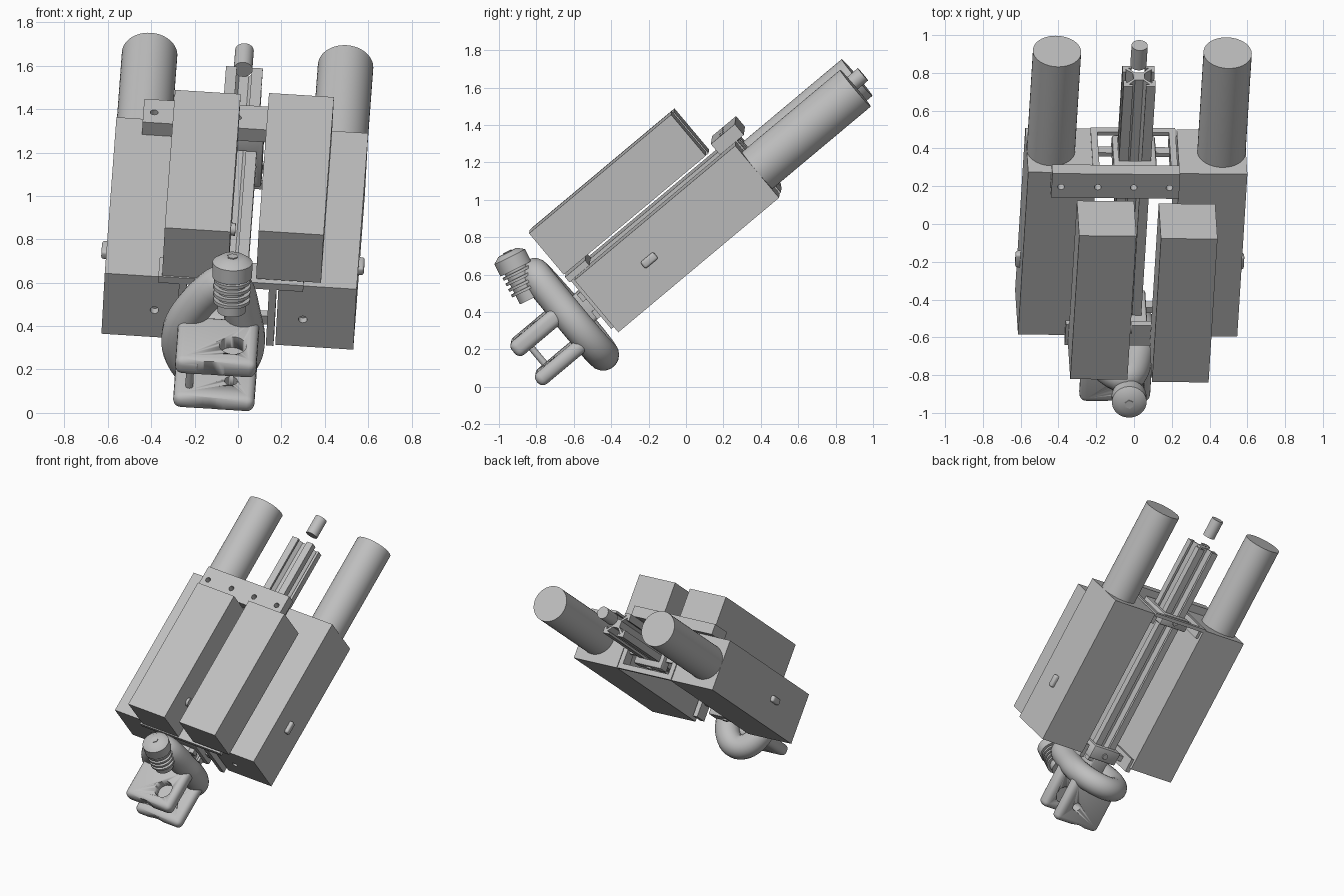
import bpy, bmesh, math
from mathutils import Matrix, Vector

cube = bpy.data.objects.get("Cube")
if cube:
    bpy.data.objects.remove(cube, do_unlink=True)

# One grey finish
grey = bpy.data.materials.new("light_grey")
grey.use_nodes = True
grey.diffuse_color = (0.52, 0.52, 0.52, 1)
grey.node_tree.nodes["Principled BSDF"].inputs["Base Color"].default_value = (0.52, 0.52, 0.52, 1)

# Tilted working frame: X across, Y along the rail, Z out of the top face
along = Vector((0.048, 0.766, 0.641)).normalized()
across = Vector((0.998, -0.008, -0.062))
across = (across - along * across.dot(along)).normalized()
FRAME = Matrix((across, along, across.cross(along))).transposed().to_4x4()
INV = FRAME.inverted()
MID, CORE = -0.078, 0.667      # rail centre line


def finish(name, mesh, smooth=False):
    ob = bpy.data.objects.new(name, mesh)
    bpy.context.collection.objects.link(ob)
    mesh.materials.clear()
    mesh.materials.append(grey)
    ob.matrix_world = FRAME
    if smooth:
        bpy.ops.object.select_all(action='DESELECT')
        ob.select_set(True)
        bpy.context.view_layer.objects.active = ob
        bpy.ops.object.shade_smooth_by_angle(angle=math.radians(40))
    return ob


def from_bm(name, bm, smooth=False):
    bmesh.ops.recalc_face_normals(bm, faces=bm.faces)
    mesh = bpy.data.meshes.new(name)
    bm.to_mesh(mesh)
    bm.free()
    return finish(name, mesh, smooth)


def box(name, x, y, z, bevel=0, segments=3, upright_only=False):
    """Box from (low, high) ranges; optionally rounds only the Z edges."""
    bm = bmesh.new()
    bmesh.ops.create_cube(bm, size=1)
    for v in bm.verts:
        for i, (a, b) in enumerate((x, y, z)):
            v.co[i] = b if v.co[i] > 0 else a
    if bevel:
        edges = [e for e in bm.edges if not upright_only
                 or abs(e.verts[0].co.z - e.verts[1].co.z) > 0.01]
        bmesh.ops.bevel(bm, geom=edges, offset=bevel, segments=segments,
                        profile=0.5, affect='EDGES')
    return from_bm(name, bm, bool(bevel))


def rod(name, a, b, radius, sides=32, radius_end=None):
    a, b = Vector(a), Vector(b)
    bm = bmesh.new()
    turn = (b - a).to_track_quat('Z', 'Y').to_matrix().to_4x4()
    bmesh.ops.create_cone(bm, cap_ends=True, segments=sides, radius1=radius,
                          radius2=radius if radius_end is None else radius_end,
                          depth=(b - a).length,
                          matrix=Matrix.Translation((a + b) / 2) @ turn)
    return from_bm(name, bm, True)


def cut(target, cutters):
    """Carve the cutters out of the target, then discard them."""
    for c in cutters:
        c.hide_render = True
        m = target.modifiers.new("cut", 'BOOLEAN')
        m.object, m.operation, m.solver = c, 'DIFFERENCE', 'EXACT'
    deps = bpy.context.evaluated_depsgraph_get()
    target_mesh = bpy.data.meshes.new_from_object(target.evaluated_get(deps))
    target.modifiers.clear()
    target.data = target_mesh
    for c in cutters:
        bpy.data.objects.remove(c, do_unlink=True)


# Main housings with end tubes, screw holes and side catches
for side, x0, x1, tube_x, outer, hole_x in (("right", -0.648, -0.288, -0.52, -0.648, -0.41),
                                            ("left", 0.155, 0.515, 0.385, 0.515, 0.275)):
    housing = box(side + "_main_housing", (x0, x1), (-0.065, 1.057), (0.478, 0.842))
    cut(housing, [rod("hole", (hole_x, -0.1, 0.64), (hole_x, -0.03, 0.64), 0.02, 16)])
    rod(side + "_end_tube", (tube_x, 1.05, 0.66), (tube_x, 1.741, 0.66), 0.128, 48)
    box(side + "_side_catch", (outer - 0.025, outer + 0.025), (0.265, 0.355), (0.645, 0.69), 0.012)

# Upper housings
box("right_upper_housing", (-0.383, -0.08), (-0.098, 0.893), (0.878, 1.166))
box("left_upper_housing", (0.05, 0.35), (-0.098, 0.893), (0.895, 1.183))
rod("upper_housing_catch", (-0.08, 0.12, 1.0), (-0.06, 0.12, 1.0), 0.03, 16)

# Slotted rail: one side of the profile turned four times
h = 0.085
half = [(h, h), (0.035, h), (0.035, 0.068), (0.055, 0.068), (0.022, 0.03)]
edge = half + [(-x, z) for x, z in reversed(half[1:])]
bm = bmesh.new()
ring = []
for k in range(4):
    c, s = round(math.cos(k * math.pi / 2)), round(math.sin(k * math.pi / 2))
    for x, z in edge:
        ring.append(bm.verts.new((MID + c * x - s * z, -0.13, CORE + s * x + c * z)))
face = bm.faces.new(ring)
moved = bmesh.ops.extrude_face_region(bm, geom=[face])["geom"]
bmesh.ops.translate(bm, vec=(0, 1.71, 0), verts=[g for g in moved if isinstance(g, bmesh.types.BMVert)])
from_bm("slotted_rail", bm)
rod("rail_end_pin", (MID - 0.007, 1.66, 0.671), (MID - 0.007, 1.797, 0.671), 0.043)

# Mounting plates across the housings
rear = box("rear_top_plate", (-0.525, 0.153), (0.945, 1.112), (0.842, 0.917))
cut(rear, [rod("hole", (x, 1.02, 0.87), (x, 1.02, 0.95), 0.018, 16)
           for x in (-0.475, -0.28, -0.09, 0.1)])
box("front_top_plate", (-0.40, 0.27), (-0.105, 0.035), (0.84, 0.877))

# End brackets: rail collar, cross webs and clamp ears
for end, y0, y1 in (("front", -0.1, 0.0), ("rear", 0.98, 1.065)):
    collar = box(end + "_rail_collar", (MID - 0.115, MID + 0.115), (y0, y1),
                 (CORE - 0.13, 0.842), 0.012, 2)
    cut(collar, [box("bore", (MID - h, MID + h), (y0 - 0.1, y1 + 0.1), (CORE - h, CORE + h))])
    rod(end + "_clamp_bolt", (MID, y0 + 0.045, CORE - 0.14), (MID, y0 + 0.045, CORE - 0.12), 0.022, 6)
    for side, s in (("right", -1), ("left", 1)):
        edge_x = sorted((MID + s * 0.225, MID + s * 0.19))
        web_x = sorted((MID + s * 0.1, MID + s * 0.225))
        box(f"{end}_{side}_flange", edge_x, (y0, y1), (0.5, 0.842))
        box(f"{end}_{side}_web", web_x, (y0 + 0.03, y1 - 0.03), (0.60, 0.65))
box("rear_lower_bar", (MID - 0.225, MID + 0.225), (1.04, 1.065), (0.478, 0.515))

# Neck joining the rail to the hook
box("hook_neck", (MID - 0.09, MID + 0.05), (-0.24, -0.08), (0.58, 0.76), 0.02)

# Rounded hook loop
curve = bpy.data.curves.new("hook_path", 'CURVE')
curve.dimensions = '3D'
curve.bevel_depth = 0.085
curve.bevel_resolution = 7
path = curve.splines.new('POLY')
steps = 48
path.points.add(steps - 1)
for i, p in enumerate(path.points):
    t = 2 * math.pi * i / steps
    lift = max(0, math.sin(t))
    p.co = (-0.13 + 0.155 * math.cos(t) + 0.05 * lift ** 4, -0.235,
            0.63 + 0.22 * math.sin(t) + 0.13 * lift ** 4, 1)
path.use_cyclic_u = True
source = bpy.data.objects.new("hook_path", curve)
bpy.context.collection.objects.link(source)
bpy.context.view_layer.update()
loop_mesh = bpy.data.meshes.new_from_object(source.evaluated_get(bpy.context.evaluated_depsgraph_get()))
bpy.data.objects.remove(source, do_unlink=True)
finish("hook_loop", loop_mesh, True)

# Ribbed tip and rounded head on the hook
foot = INV @ Vector((-0.03, -0.83, 0.47))
crown = INV @ Vector((-0.025, -0.945, 0.70))
rod("tip_core", foot, crown, 0.065)
for i in range(4):
    a = foot.lerp(crown, 0.2 + 0.13 * i)
    rod(f"tip_rib_{i + 1}", a, a + (crown - foot) * 0.06, 0.085)
rod("tip_head", foot.lerp(crown, 0.7), foot.lerp(crown, 0.98), 0.092)
rod("tip_cap", foot.lerp(crown, 0.98), foot.lerp(crown, 1.08), 0.092, 32, 0.055)
rod("tip_screw", foot.lerp(crown, 1.08), foot.lerp(crown, 1.1), 0.025, 6)

# Fork lugs with a shared bore and tie rod
for name, y0, z0, z1, r in (("upper_lug", -0.585, 0.69, 0.785, 0.062),
                            ("lower_lug", -0.592, 0.492, 0.572, 0.03)):
    lug = box(name, (-0.295, 0.08), (y0, -0.25), (z0, z1), 0.035, 4)
    cut(lug, [rod("bore", (-0.035, -0.455, z0 - 0.1), (-0.035, -0.455, z1 + 0.1), r),
              rod("waist", (-0.13, y0 - 0.14, z0 - 0.1), (-0.13, y0 - 0.14, z1 + 0.1), 0.155)])
rod("lug_seat_ring", (-0.035, -0.455, 0.70), (-0.035, -0.455, 0.72), 0.064)
rod("lug_tie_rod", (-0.225, -0.51, 0.53), (-0.225, -0.51, 0.74), 0.018, 16)
